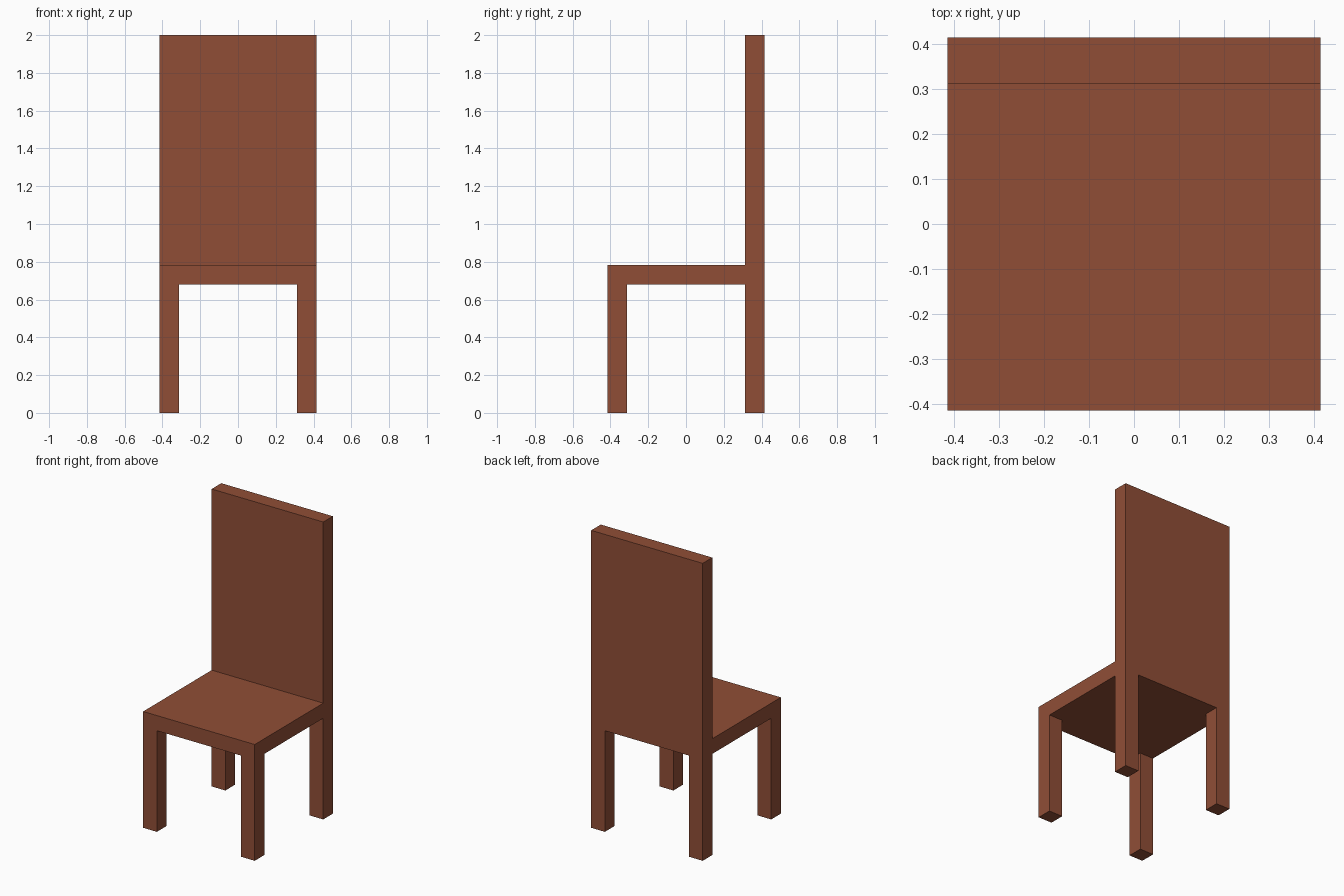
import bpy
import bmesh
import math
from mathutils import Vector

cube = bpy.data.objects.get("Cube")
if cube:
    bpy.data.objects.remove(cube, do_unlink=True)

HALF = 0.415      # half width and depth of the chair
INNER = 0.313     # inner face of the legs and the back
SEAT_LOW, SEAT_TOP = 0.68, 0.782
HEIGHT = 2.0

# Warm brown wood
wood = bpy.data.materials.new("brown_wood")
wood.use_nodes = True
colour = (0.28, 0.076, 0.037, 1)
wood.diffuse_color = colour
wood.node_tree.nodes["Principled BSDF"].inputs["Base Color"].default_value = colour


def extrude(bm, faces, distance):
    """Pull a group of faces up or down, leaving no face inside."""
    result = bmesh.ops.extrude_face_region(bm, geom=faces)
    verts = [g for g in result["geom"] if isinstance(g, bmesh.types.BMVert)]
    bmesh.ops.translate(bm, verts=verts, vec=(0, 0, distance))
    leftover = [f for f in faces if f.is_valid]
    if leftover:
        bmesh.ops.delete(bm, geom=leftover, context="FACES")


# Seat slab, cut along the inner faces of the legs
bm = bmesh.new()
bmesh.ops.create_cube(bm, size=1)
bmesh.ops.scale(bm, verts=bm.verts, vec=(2 * HALF, 2 * HALF, SEAT_TOP - SEAT_LOW))
bmesh.ops.translate(bm, verts=bm.verts, vec=(0, 0, (SEAT_LOW + SEAT_TOP) / 2))
for axis in (Vector((1, 0, 0)), Vector((0, 1, 0))):
    for side in (-1, 1):
        bmesh.ops.bisect_plane(bm, geom=bm.verts[:] + bm.edges[:] + bm.faces[:],
                               plane_co=axis * side * INNER, plane_no=axis)
bm.normal_update()

# Backrest rises from the rear strip, legs drop from the four corners
back = [f for f in bm.faces
        if f.normal.z > 0.9 and f.calc_center_median().y > INNER]
corners = [f for f in bm.faces if f.normal.z < -0.9
           and min(abs(f.calc_center_median().x), abs(f.calc_center_median().y)) > INNER]
extrude(bm, back, HEIGHT - SEAT_TOP)
for corner in corners:
    extrude(bm, [corner], -SEAT_LOW)

# Merge flat areas into clean faces
bmesh.ops.recalc_face_normals(bm, faces=bm.faces)
bmesh.ops.dissolve_limit(bm, angle_limit=math.radians(1),
                         verts=bm.verts, edges=bm.edges)

mesh = bpy.data.meshes.new("chair")
bm.to_mesh(mesh)
bm.free()
mesh.materials.append(wood)
chair = bpy.data.objects.new("chair", mesh)
bpy.context.collection.objects.link(chair)
